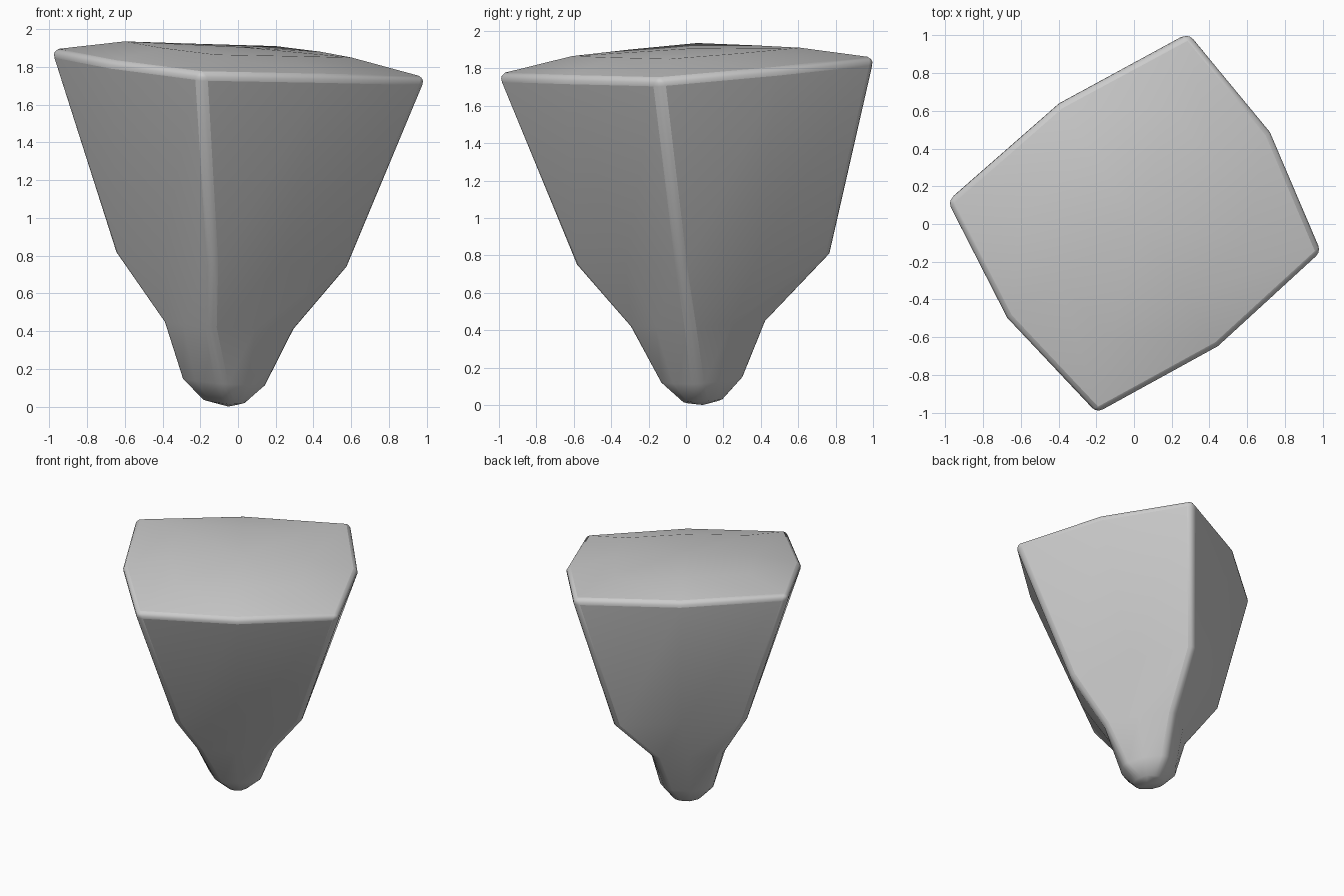
import bpy, bmesh, math
from mathutils import Vector

if "Cube" in bpy.data.objects:
    bpy.data.objects.remove(bpy.data.objects["Cube"])

# Each ring: left, back, right, front corners, then how far the side midpoints bulge outward
rings = [
    ([(-1.00, .12, 1.89), (.295, 1.02, 1.855), (1.005, -.15, 1.74), (-.20, -1.015, 1.765)], .13),
    ([(-.66, .17, .82), (.09, .785, .81), (.59, -.03, .74), (-.14, -.60, .75)], .02),
    ([(-.40, .11, .45), (-.02, .44, .45), (.31, .02, .41), (-.15, -.31, .42)], .08),
    ([(-.305, .10, .15), (-.05, .315, .15), (.155, .06, .11), (-.09, -.145, .12)], .22),
    ([(-.20, .10, .04), (-.06, .205, .03), (.045, .08, .02), (-.05, -.025, .012)], .3),
]

bm = bmesh.new()


def make_ring(corners, bulge):
    """Four corners with a bulged point in the middle of each side."""
    pts = [Vector(c) for c in corners]
    centre = sum(pts, Vector()) / 4
    verts = []
    for i, p in enumerate(pts):
        mid = (p + pts[(i + 1) % 4]) / 2
        out = mid - centre
        out.z = 0
        verts += [bm.verts.new(p), bm.verts.new(mid + out * bulge)]
    return verts


def bridge(a, b):
    n = len(a)
    for i in range(n):
        j = (i + 1) % n
        bm.faces.new((a[i], a[j], b[j], b[i]))


def cap(ring, point):
    tip = bm.verts.new(point)
    for i in range(len(ring)):
        bm.faces.new((ring[i], ring[(i + 1) % len(ring)], tip))


# Tapering body
loops = [make_ring(c, b) for c, b in rings]
for a, b in zip(loops, loops[1:]):
    bridge(a, b)

# Rounded root end
cap(loops[-1], (-.05, .09, 0))

# Gently domed crown
crown = make_ring([(-.60, .06, 1.935), (.20, .61, 1.91), (.60, -.09, 1.85), (-.12, -.61, 1.865)], .1)
bridge(loops[0], crown)
cap(crown, (.02, .01, 1.905))

bmesh.ops.recalc_face_normals(bm, faces=bm.faces)
mesh = bpy.data.meshes.new("tapered_block")
bm.to_mesh(mesh)
bm.free()
block = bpy.data.objects.new("tapered_block", mesh)
bpy.context.collection.objects.link(block)

# Softened corner edges and smooth shading
bevel = block.modifiers.new("soft_edges", 'BEVEL')
bevel.width = .04
bevel.segments = 3
bevel.limit_method = 'ANGLE'
bevel.angle_limit = math.radians(45)
bpy.context.view_layer.objects.active = block
block.select_set(True)
bpy.ops.object.shade_smooth_by_angle(angle=math.radians(50))
